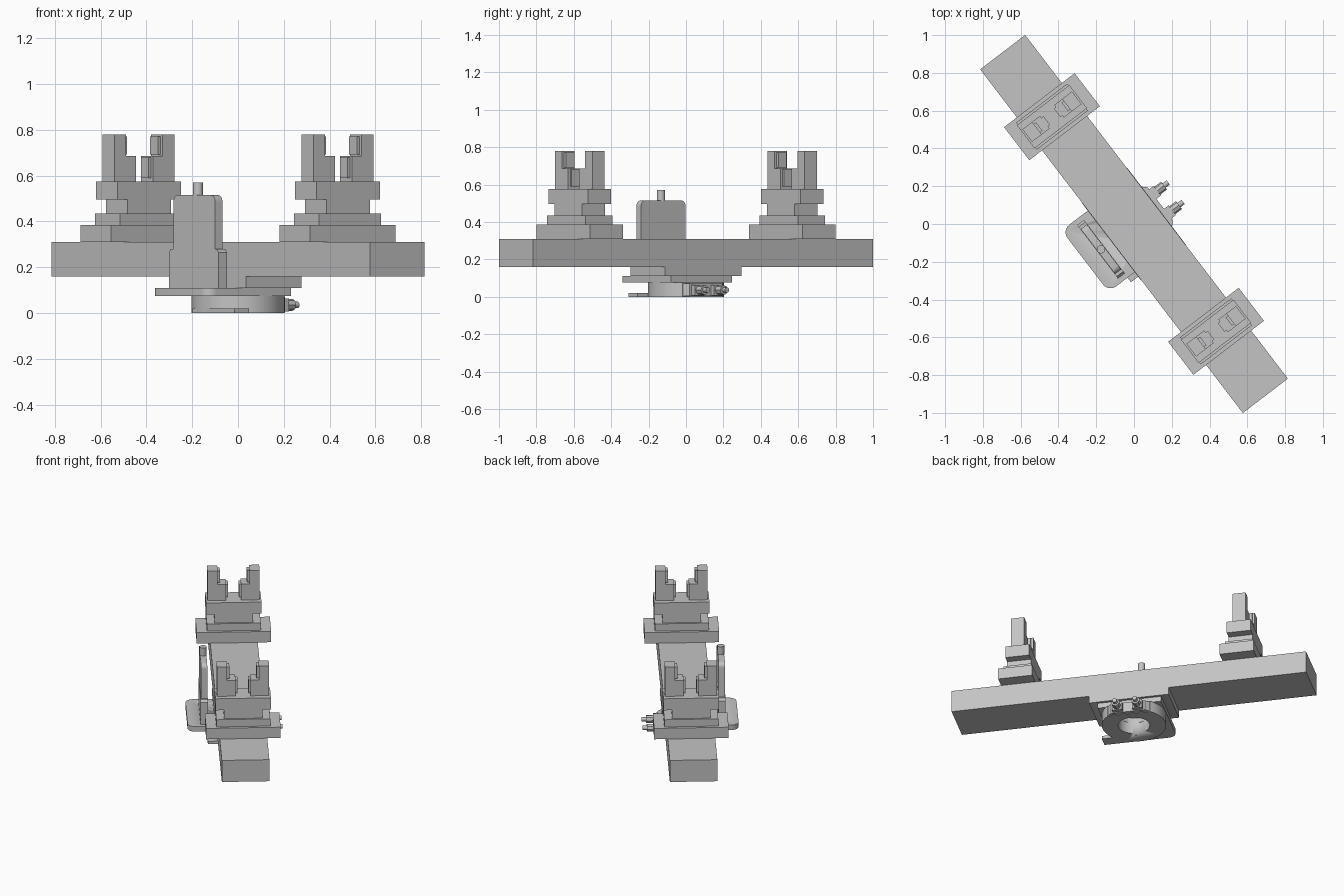
import bpy, bmesh, math
from mathutils import Matrix

if "Cube" in bpy.data.objects:
    bpy.data.objects.remove(bpy.data.objects["Cube"])

ROT = Matrix.Rotation(math.radians(-52.6), 4, 'Z')   # beam runs diagonally
grey = bpy.data.materials.new("machined_grey")
grey.diffuse_color = (0.55, 0.55, 0.55, 1)
grey.use_nodes = True
grey.node_tree.nodes["Principled BSDF"].inputs["Base Color"].default_value = grey.diffuse_color


def finish(name, bm):
    bmesh.ops.recalc_face_normals(bm, faces=bm.faces)
    bm.transform(ROT)
    me = bpy.data.meshes.new(name)
    bm.to_mesh(me)
    bm.free()
    me.materials.append(grey)
    ob = bpy.data.objects.new(name, me)
    bpy.context.collection.objects.link(ob)
    return ob


def smooth(ob):
    bpy.ops.object.select_all(action='DESELECT')
    bpy.context.view_layer.objects.active = ob
    ob.select_set(True)
    bpy.ops.object.shade_smooth_by_angle(angle=math.radians(30))


def prism(name, pts, axis, lo, hi):
    """Extrude a 2D outline along an axis: z -> (x,y), x -> (y,z), y -> (x,z)."""
    put = {'z': lambda a, b, c: (a, b, c), 'x': lambda a, b, c: (c, a, b),
           'y': lambda a, b, c: (a, c, b)}[axis]
    bm = bmesh.new()
    low = [bm.verts.new(put(a, b, lo)) for a, b in pts]
    top = [bm.verts.new(put(a, b, hi)) for a, b in pts]
    bm.faces.new(low)
    bm.faces.new(top)
    n = len(pts)
    for i in range(n):
        j = (i + 1) % n
        bm.faces.new((low[i], low[j], top[j], top[i]))
    return finish(name, bm)


def box(name, x0, x1, y0, y1, z0, z1):
    return prism(name, [(x0, y0), (x1, y0), (x1, y1), (x0, y1)], 'z', z0, z1)


def cyl(name, centre, r, depth, axis='z', seg=32):
    bm = bmesh.new()
    m = Matrix.Translation(centre)
    if axis == 'y':
        m = m @ Matrix.Rotation(math.pi / 2, 4, 'X')
    bmesh.ops.create_cone(bm, cap_ends=True, segments=seg, radius1=r, radius2=r,
                          depth=depth, matrix=m)
    ob = finish(name, bm)
    if seg > 8:
        smooth(ob)
    return ob


def arc(cx, cy, r, a0, a1, n=6):
    return [(cx + r * math.cos(math.radians(a0 + (a1 - a0) * i / n)),
             cy + r * math.sin(math.radians(a0 + (a1 - a0) * i / n))) for i in range(n + 1)]


# Main beam
box("beam", -1.145, 1.145, -.15, .15, .16, .31)

# Two grippers, one near each end
for side, c in (("left", -.715), ("right", .715)):
    box(side + "_gripper_base", c - .11, c + .11, -.235, .235, .31, .385)
    box(side + "_gripper_plate", c - .09, c + .09, -.17, .17, .385, .435)
    prism(side + "_gripper_body", [(-.12, .435), (.12, .435), (.12, .495), (.175, .495),
          (.175, .575), (-.175, .575), (-.175, .495), (-.12, .495)], 'x', c - .077, c + .077)
    for s, tag in ((-1, "front"), (1, "back")):
        jaw = [(.165, .575), (.165, .78), (.1, .78), (.1, .685), (.047, .685), (.047, .575)]
        prism(f"{side}_{tag}_jaw", [(s * y, z) for y, z in jaw], 'x', c - .042, c + .042)
        box(f"{side}_{tag}_upper_pad", c - .028, c + .028, s * .085, s * .105, .692, .772)
        box(f"{side}_{tag}_lower_pad", c - .028, c + .028, s * .034, s * .05, .59, .68)

# Mounting plates and ring, bored through by one hidden cutter
parts = [box("mount_plate", -.257, .257, -.152, .152, .11, .16)]
outline = [(.205, .135), (-.205, .135)] + arc(-.155, -.275, .05, 180, 270) \
    + arc(.155, -.275, .05, 270, 360)
parts.append(prism("adapter_plate", outline, 'z', .075, .11))
flat = math.degrees(math.asin(.15 / .203))
parts.append(prism("coupling_ring", arc(0, 0, .203, 180 - flat, 360 + flat, 48), 'z', 0, .075))
bore = cyl("bore_cutter", (0, 0, .06), .1, .199, seg=48)
bore.hide_render = True
bore.hide_viewport = True
for ob in parts:
    mod = ob.modifiers.new("bore", 'BOOLEAN')
    mod.operation = 'DIFFERENCE'
    mod.solver = 'EXACT'
    mod.object = bore
    smooth(ob)

# Connector block with chamfered ends and two plugs
prism("connector_block", [(-.135, .12), (.135, .12), (.135, .15), (.11, .175),
                          (-.11, .175), (-.135, .15)], 'z', .003, .07)
for s, tag in ((-1, "left"), (1, "right")):
    x = s * .065
    box(tag + "_plug_body", x - .032, x + .032, .17, .205, .008, .064)
    cyl(tag + "_plug_nut", (x, .225, .036), .026, .05, 'y', 8)
    cyl(tag + "_plug_tip", (x, .26, .036), .014, .035, 'y', 16)

# Thin tab under the ring
box("bottom_tab", -.065, .235, -.2, -.12, 0, .02)

# Upright bracket with rounded top, thicker foot and pin
smooth(prism("bracket", [(-.15, .11), (.15, .11)] + arc(.12, .485, .03, 0, 90)
             + arc(-.12, .485, .03, 90, 180), 'y', -.24, -.2))
prism("bracket_foot", [(-.178, .11), (.178, .11), (.178, .265), (.165, .28),
                       (-.165, .28), (-.178, .265)], 'y', -.243, -.197)
cyl("bracket_pin", (0, -.22, .54), .022, .06)
